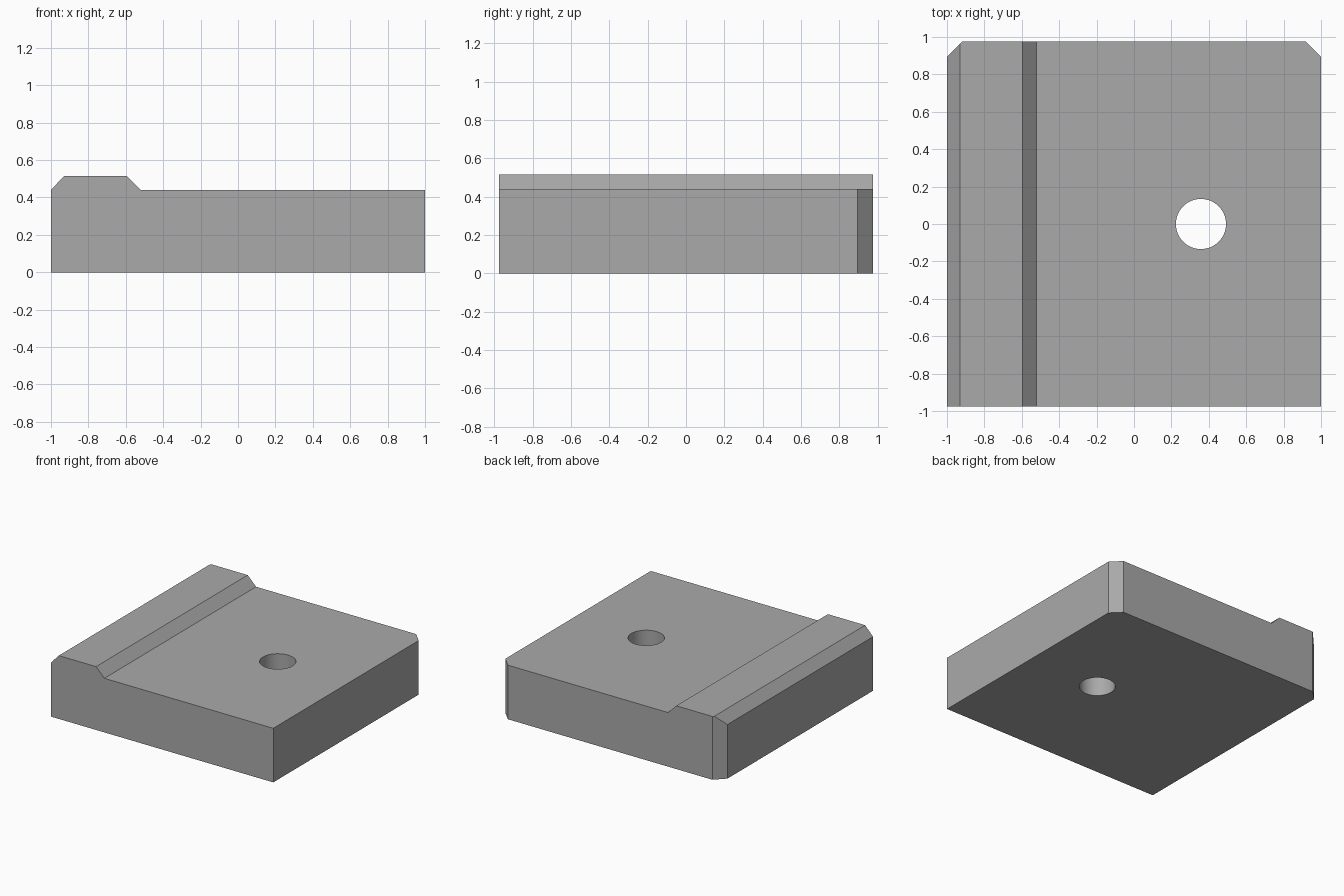
import bpy, bmesh, math
from mathutils import Vector

if "Cube" in bpy.data.objects:
    bpy.data.objects.remove(bpy.data.objects["Cube"], do_unlink=True)

HALF_Y = 0.975
CHAMFER = 0.08

# Single grey material
grey = bpy.data.materials.new("plain grey")
grey.use_nodes = True
colour = (0.4, 0.4, 0.4, 1)
grey.diffuse_color = colour
grey.node_tree.nodes["Principled BSDF"].inputs["Base Color"].default_value = colour

# Block with raised side ridge: front profile extruded to the back
profile = [(-1, 0), (1, 0), (1, 0.44), (-0.52, 0.44),
           (-0.595, 0.515), (-0.93, 0.515), (-1, 0.44)]
bm = bmesh.new()
front = bm.faces.new([bm.verts.new((x, -HALF_Y, z)) for x, z in profile])
ext = bmesh.ops.extrude_face_region(bm, geom=[front])
back = [v for v in ext["geom"] if isinstance(v, bmesh.types.BMVert)]
bmesh.ops.translate(bm, verts=back, vec=(0, 2 * HALF_Y, 0))

# Two chamfered back corners
for side in (-1, 1):
    cut = bmesh.ops.bisect_plane(
        bm, geom=bm.verts[:] + bm.edges[:] + bm.faces[:], dist=1e-5,
        plane_co=Vector((side, HALF_Y - CHAMFER, 0)),
        plane_no=Vector((side, 1, 0)), clear_outer=True)
    rim = [e for e in cut["geom_cut"] if isinstance(e, bmesh.types.BMEdge)]
    bmesh.ops.contextual_create(bm, geom=rim)
bmesh.ops.recalc_face_normals(bm, faces=bm.faces[:])

mesh = bpy.data.meshes.new("ridged_block")
bm.to_mesh(mesh)
bm.free()
mesh.materials.append(grey)
block = bpy.data.objects.new("ridged_block", mesh)
bpy.context.collection.objects.link(block)

# Round through hole
bpy.ops.mesh.primitive_cylinder_add(vertices=64, radius=0.134, depth=2,
                                    location=(0.358, 0, 0.2))
cutter = bpy.context.object
cutter.name = "hole_cutter"
cutter.hide_render = True
cutter.data.materials.append(grey)

bpy.ops.object.select_all(action="DESELECT")
block.select_set(True)
bpy.context.view_layer.objects.active = block
hole = block.modifiers.new("hole", "BOOLEAN")
hole.operation = "DIFFERENCE"
hole.solver = "EXACT"
hole.object = cutter
bpy.ops.object.modifier_apply(modifier=hole.name)
bpy.data.objects.remove(cutter, do_unlink=True)
bpy.ops.object.shade_smooth_by_angle(angle=math.radians(25))
